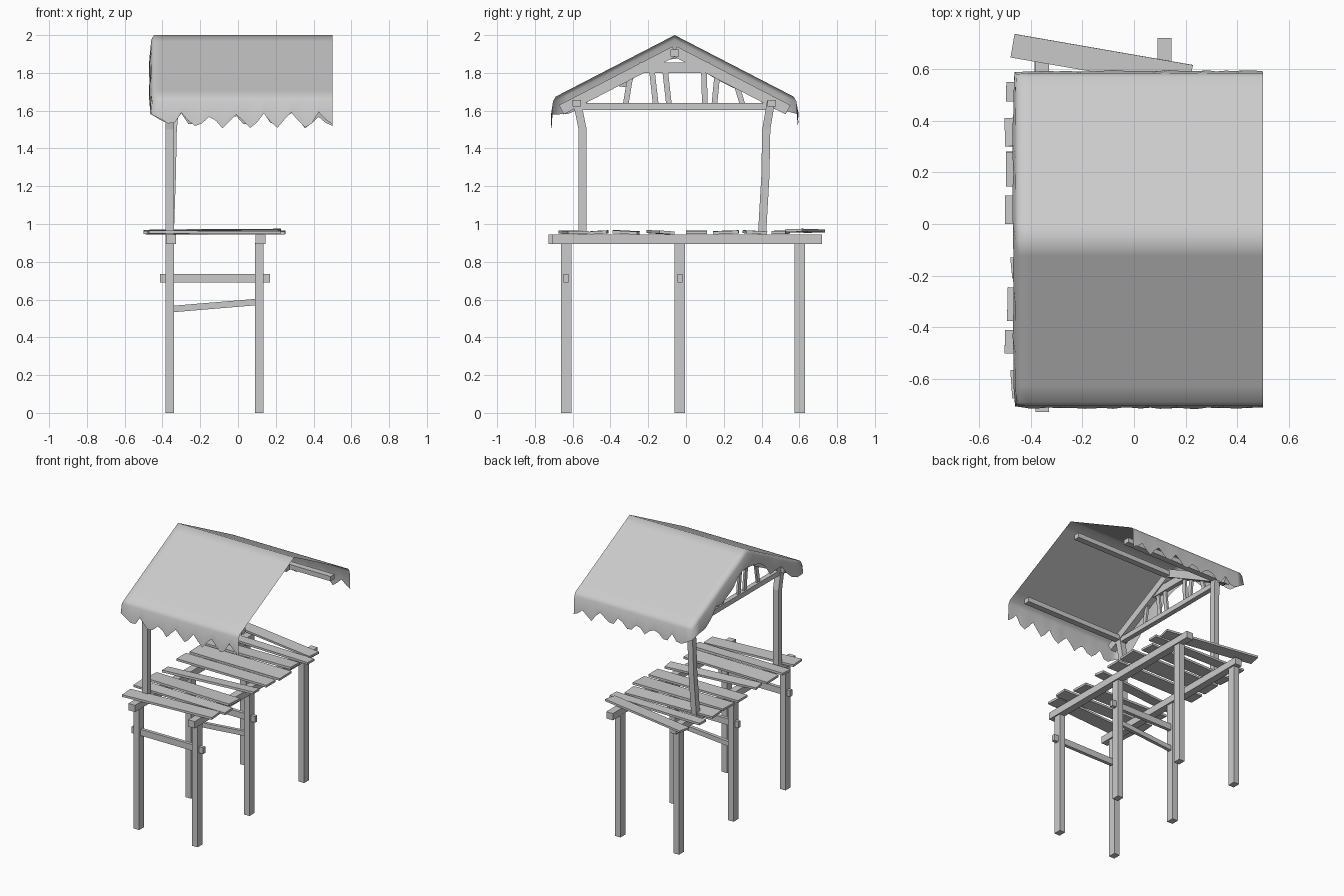
import bpy, bmesh, random
from math import radians
from mathutils import Vector, Matrix

random.seed(4)
cube = bpy.data.objects.get("Cube")
if cube:
    bpy.data.objects.remove(cube, do_unlink=True)

GREY = (0.6, 0.6, 0.6, 1)
grey = bpy.data.materials.new("plain_grey")
grey.use_nodes = True
grey.diffuse_color = GREY
grey.node_tree.nodes["Principled BSDF"].inputs["Base Color"].default_value = GREY


def finish(name, bm, smooth=False):
    bmesh.ops.recalc_face_normals(bm, faces=bm.faces)
    mesh = bpy.data.meshes.new(name)
    for f in bm.faces:
        f.smooth = smooth
    bm.to_mesh(mesh)
    bm.free()
    mesh.materials.append(grey)
    obj = bpy.data.objects.new(name, mesh)
    bpy.context.scene.collection.objects.link(obj)
    return obj


def beam(name, start, end, width, height, roll=0):
    """Box running from start to end."""
    a, b = Vector(start), Vector(end)
    d = b - a
    rot = d.to_track_quat('X', 'Z').to_matrix().to_4x4()
    size = Matrix.Diagonal((d.length, width, height, 1))
    mat = Matrix.Translation((a + b) / 2) @ rot @ Matrix.Rotation(radians(roll), 4, 'X') @ size
    bm = bmesh.new()
    bmesh.ops.create_cube(bm, size=1, matrix=mat)
    return finish(name, bm)


def post(name, path, wx, wy):
    """Upright timber with level square sections, bent along the path."""
    bm = bmesh.new()
    rings = []
    for x, y, z in path:
        rings.append([bm.verts.new((x + sx * wx / 2, y + sy * wy / 2, z))
                      for sx, sy in ((-1, -1), (1, -1), (1, 1), (-1, 1))])
    for lo, hi in zip(rings, rings[1:]):
        for i in range(4):
            j = (i + 1) % 4
            bm.faces.new((lo[i], lo[j], hi[j], hi[i]))
    bm.faces.new(rings[0])
    bm.faces.new(rings[-1])
    return finish(name, bm)


# Legs, long bearers and cross rails
LEFT, RIGHT = 0.113, -0.362
for side, x in (("left", LEFT), ("right", RIGHT)):
    for place, y in (("front", -0.635), ("middle", -0.032), ("back", 0.603)):
        post(f"{place}_{side}_leg", [(x, y, 0), (x, y, 0.9)], 0.045, 0.056)
beam("left_bearer", (0.118, -0.71, 0.92), (0.118, 0.72, 0.92), 0.053, 0.05)
beam("right_bearer", (-0.355, -0.728, 0.92), (-0.355, 0.66, 0.92), 0.053, 0.05)
for place, y in (("front", -0.635), ("middle", -0.032)):
    beam(f"{place}_rail", (-0.412, y, 0.712), (0.17, y, 0.712), 0.025, 0.046)
beam("slanted_rail", (-0.345, -0.032, 0.55), (0.1, -0.032, 0.587), 0.025, 0.034)

# Uneven tabletop planks: right end x, y, left end x, y, width, roll
planks = [
    (-0.475, -0.62, 0.22, -0.57, 0.11, 0), (-0.5, -0.455, 0.25, -0.465, 0.09, 3),
    (-0.49, -0.31, 0.2, -0.325, 0.13, -3), (-0.475, -0.17, 0.22, -0.1, 0.08, -4),
    (-0.5, 0.055, 0.23, 0.055, 0.11, 0), (-0.495, 0.212, 0.24, 0.21, 0.135, 2),
    (-0.5, 0.355, 0.2, 0.375, 0.11, -3), (-0.495, 0.512, 0.25, 0.49, 0.075, 0),
]
for i, (x0, y0, x1, y1, w, roll) in enumerate(planks):
    beam(f"plank_{i + 1}", (x0, y0, 0.957), (x1, y1, 0.955), w, 0.016, roll)
beam("loose_plank", (-0.47, 0.69, 0.962), (0.22, 0.57, 0.966), 0.092, 0.015, 2)

# Roof posts with bent tops
post("front_post", [(-0.362, -0.547, 0.9), (-0.362, -0.547, 1.5), (-0.362, -0.578, 1.65)], 0.045, 0.043)
post("back_post", [(-0.362, 0.4, 0.9), (-0.35, 0.42, 1.25), (-0.345, 0.425, 1.5),
                   (-0.33, 0.45, 1.65)], 0.042, 0.043)

# Gable truss
RIDGE_Y, RIDGE_Z, SLOPE, HALF = -0.06, 2.0, 0.517, 0.63
TX = -0.362


def roof_z(y):
    return RIDGE_Z - SLOPE * abs(y - RIDGE_Y)


for name, s in (("front_rafter", -1), ("back_rafter", 1)):
    y = RIDGE_Y + s * 0.6
    beam(name, (TX, RIDGE_Y, RIDGE_Z - 0.085), (TX, y, roof_z(y) - 0.085), 0.045, 0.055)
beam("tie_beam", (TX, -0.56, 1.622), (TX, 0.44, 1.622), 0.035, 0.036)
beam("collar_beam", (TX, -0.245, 1.827), (TX, 0.125, 1.827), 0.03, 0.055)
slats = [(-0.32, -0.295), (-0.16, -0.18), (-0.09, -0.11), (0.1, 0.095), (0.15, 0.165), (0.3, 0.27)]
for i, (low, high) in enumerate(slats):
    top = min(roof_z(high) - 0.1, 1.81)
    post(f"gable_slat_{i + 1}", [(TX, low, 1.63), (TX, high, top)], 0.015, 0.03)

# Purlins under the cloth
for name, y, z in (("ridge_purlin", RIDGE_Y, 1.905), ("front_purlin", -0.578, 1.64),
                   ("back_purlin", 0.455, 1.64)):
    beam(name, (-0.41, y, z), (0.45, y, z), 0.045, 0.035)

# Cloth roof: two slopes with a torn hem along both eaves and the right gable
bm = bmesh.new()
NX, NY = 26, 20
X0, X1 = 0.5, -0.445
grid = []
for j in range(NY + 1):
    y = RIDGE_Y + HALF * (2 * j / NY - 1)
    grid.append([bm.verts.new((X0 + (X1 - X0) * i / NX, y, roof_z(y))) for i in range(NX + 1)])
for a, b in zip(grid, grid[1:]):
    for i in range(NX):
        bm.faces.new((a[i], a[i + 1], b[i + 1], b[i]))

edge = grid[0][:-1] + [row[-1] for row in grid] + grid[-1][-2::-1]
folds, hems = [], []
for k, v in enumerate(edge):
    out = Vector((0, 0, 0))
    eave = k <= NX or k >= NX + NY
    if eave:
        out.y = -1 if k <= NX else 1
    if NX <= k <= NX + NY:
        out.x = -1
    out *= 0.7 if out.length > 1 else 1
    # alternate long and short points, with small steps between
    drop = (0.155, 0.125, 0.095, 0.13)[k % 4] + random.uniform(-0.015, 0.015)
    if not eave:
        drop -= 0.02
    folds.append(bm.verts.new(v.co + out * 0.014 - Vector((0, 0, 0.025))))
    hems.append(bm.verts.new(v.co + out * random.uniform(0.02, 0.026) - Vector((0, 0, drop))))
for upper, lower in ((edge, folds), (folds, hems)):
    for k in range(len(edge) - 1):
        bm.faces.new((upper[k], lower[k], lower[k + 1], upper[k + 1]))
finish("cloth_roof", bm, smooth=True)
